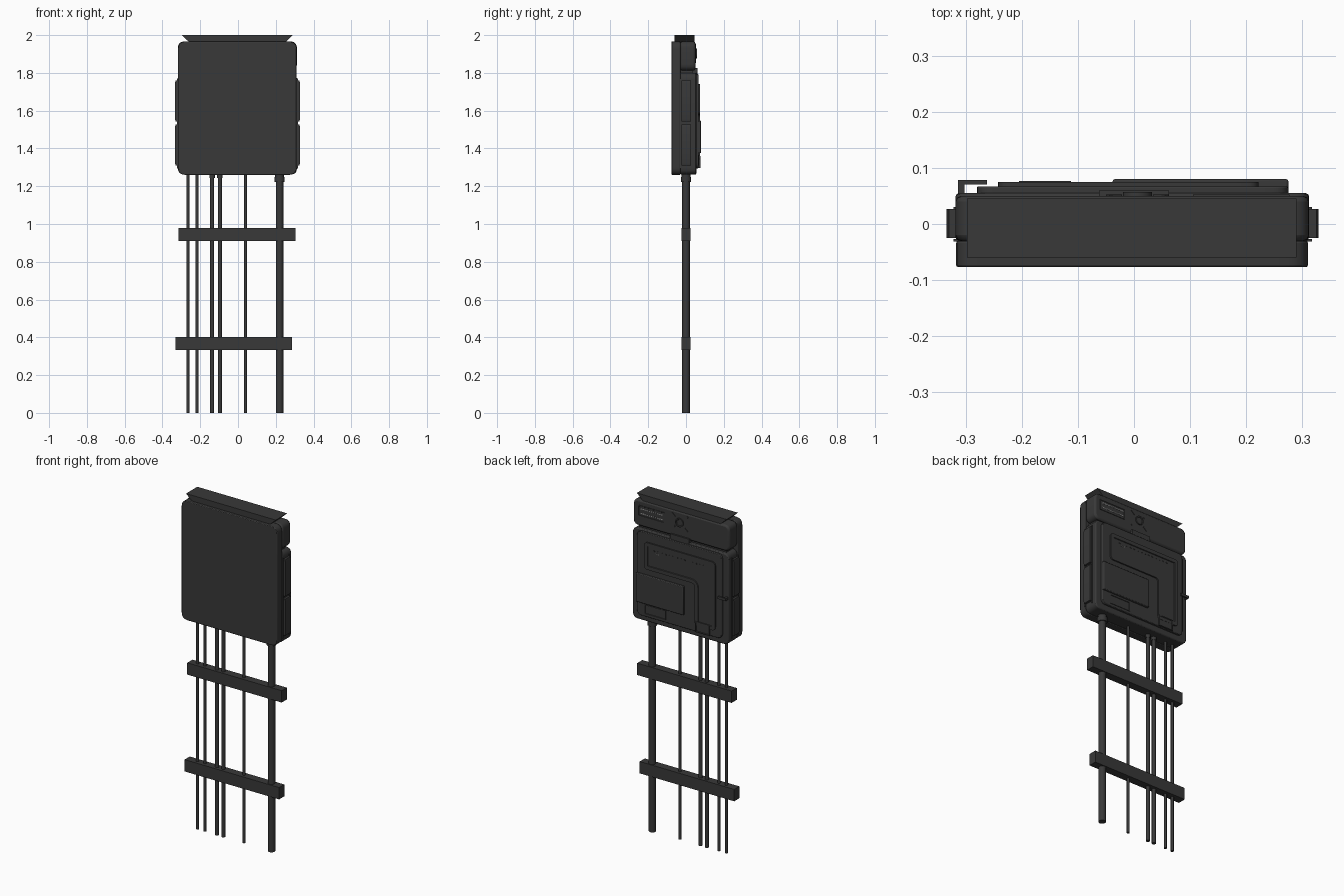
import bpy, bmesh, math
from mathutils import Vector

cube = bpy.data.objects.get("Cube")
if cube:
    bpy.data.objects.remove(cube, do_unlink=True)


def material(name, value):
    m = bpy.data.materials.new(name)
    m.use_nodes = True
    colour = (value, value, value, 1)
    m.diffuse_color = colour
    m.node_tree.nodes["Principled BSDF"].inputs["Base Color"].default_value = colour
    return m


DARK = material("dark grey", 0.04)
LIGHT = material("light grey", 0.3)


def finish(bm, name, mat, bevel=0, smooth=True):
    bmesh.ops.recalc_face_normals(bm, faces=bm.faces)
    me = bpy.data.meshes.new(name)
    bm.to_mesh(me)
    bm.free()
    me.materials.append(mat)
    ob = bpy.data.objects.new(name, me)
    bpy.context.collection.objects.link(ob)
    if bevel:
        mod = ob.modifiers.new("Bevel", "BEVEL")
        mod.width = bevel
        mod.segments = 2
        mod.limit_method = "ANGLE"
        mod.angle_limit = math.radians(50)
    if smooth:
        bpy.ops.object.select_all(action="DESELECT")
        ob.select_set(True)
        bpy.context.view_layer.objects.active = ob
        bpy.ops.object.shade_smooth_by_angle(angle=math.radians(30))
    return ob


def rect(x0, x1, z0, z1):
    return [(x0, z0), (x1, z0), (x1, z1), (x0, z1)]


def rounded(pts, r, n=5):
    """Round every corner of an outline."""
    out = []
    for i, p in enumerate(pts):
        p = Vector(p)
        a = p + (Vector(pts[i - 1]) - p).normalized() * r
        b = p + (Vector(pts[(i + 1) % len(pts)]) - p).normalized() * r
        for k in range(n + 1):
            t = k / n
            out.append(a * (1 - t) ** 2 + p * 2 * t * (1 - t) + b * t * t)
    return out


def slab(name, outline, y0, y1, inset=0, depth=0, bevel=0, mat=DARK):
    """Outline in x and z, thickened from y0 to y1, with an optional inset back face."""
    bm = bmesh.new()
    front = [bm.verts.new((x, y0, z)) for x, z in outline]
    back = [bm.verts.new((x, y1, z)) for x, z in outline]
    bm.faces.new(front)
    cap = bm.faces.new(back)
    for i in range(len(front)):
        bm.faces.new((front[i - 1], front[i], back[i], back[i - 1]))
    bmesh.ops.recalc_face_normals(bm, faces=bm.faces)
    if inset:
        bmesh.ops.inset_region(bm, faces=[cap], thickness=inset, depth=0)
        bmesh.ops.inset_region(bm, faces=[cap], thickness=0.002, depth=depth)
    return finish(bm, name, mat, bevel)


def rod(name, x, r, z0, z1, y=0, sides=16):
    bm = bmesh.new()
    bmesh.ops.create_cone(bm, cap_ends=True, segments=sides, radius1=r, radius2=r, depth=z1 - z0)
    bmesh.ops.translate(bm, verts=bm.verts, vec=(x, y, (z0 + z1) / 2))
    return finish(bm, name, DARK)


# Main casing: full front plate, core, upper and lower modules
slab("front_plate", rounded(rect(-0.317, 0.31, 1.26, 1.966), 0.04), -0.077, -0.03, bevel=0.004)
slab("casing_core", rounded(rect(-0.29, 0.285, 1.28, 1.95), 0.03), -0.04, 0.035)
slab("upper_module", rounded(rect(-0.318, 0.312, 1.812, 1.966), 0.035), -0.03, 0.05, bevel=0.01)
slab("lower_module", rounded(rect(-0.318, 0.312, 1.262, 1.8), 0.035), -0.03, 0.055, bevel=0.006)
slab("back_plate", rounded(rect(-0.28, 0.275, 1.295, 1.793), 0.03), 0.05, 0.067, bevel=0.003)

# Flared lid on top
slab("flared_lid", [(-0.255, 1.96), (0.248, 1.96), (0.29, 2.0), (-0.298, 2.0)], -0.06, 0.045)

# Upper module: label with two dashed rows, round dial with cross screws
slab("upper_label", rect(0.105, 0.277, 1.872, 1.935), 0.045, 0.053, 0.006, -0.002)
for z in (1.89, 1.917):
    for i in range(11):
        x = 0.122 + i * 0.0135
        slab("label_dash", rect(x - 0.004, x + 0.004, z - 0.003, z + 0.003), 0.05, 0.0525, mat=LIGHT)


def disc(cx, cz, r, n=20):
    return [(cx + r * math.cos(math.tau * i / n), cz + r * math.sin(math.tau * i / n)) for i in range(n)]


slab("dial", disc(0.006, 1.903, 0.026), 0.045, 0.057, 0.007, -0.003)
for sx in (-1, 1):
    for sz in (-1, 1):
        cx, cz = 0.006 + sx * 0.042, 1.903 + sz * 0.036
        dx, dz = sx * 0.011, sz * 0.01
        slab("dial_spoke", [(cx - dx - dz / 3, cz - dz + dx / 3), (cx + dx - dz / 3, cz + dz + dx / 3),
                            (cx + dx + dz / 3, cz + dz - dx / 3), (cx - dx + dz / 3, cz - dz - dx / 3)],
             0.045, 0.053)

# Latch tab across the gap between the modules
slab("latch_tab", [(-0.04, 1.785), (0.04, 1.785), (0.062, 1.8), (0.062, 1.825), (-0.062, 1.825), (-0.062, 1.8)],
     0.035, 0.06)

# L-shaped raised panel with a recessed face
ell = [(0.222, 1.58), (0.222, 1.74), (-0.242, 1.74), (-0.242, 1.335), (-0.108, 1.335), (-0.108, 1.58)]
slab("angled_panel", rounded(ell, 0.022), 0.06, 0.075, 0.022, -0.004)
for i in range(14):
    x = 0.158 - i * 0.025
    slab("panel_dot", rect(x - 0.004, x + 0.004, 1.697, 1.703), 0.068, 0.073)
for i in range(3):
    x = 0.15 - i * 0.011
    slab("panel_light", rect(x - 0.002, x + 0.002, 1.684, 1.688), 0.069, 0.0725, mat=LIGHT)

# Thick lower box, small label frame and small hatch
slab("lower_box", rect(-0.038, 0.275, 1.375, 1.545), 0.06, 0.08, bevel=0.004)
slab("lower_label", rect(0.085, 0.224, 1.31, 1.366), 0.06, 0.07, 0.006, -0.003)
slab("lower_hatch", rect(-0.205, -0.112, 1.297, 1.36), 0.06, 0.077, 0.008, -0.003)

# Side latch handle
slab("handle_bar", rect(-0.314, -0.262, 1.533, 1.548), 0.07, 0.078)
slab("handle_stem", rect(-0.314, -0.302, 1.533, 1.548), 0.05, 0.072)

# Side frames and paired side grips
for side, edge in ((-1, -0.316), (1, 0.311)):
    for y in (-0.029, 0.028):
        slab("side_frame", rect(*sorted((edge - side * 0.01, edge + side * 0.006)), 1.295, 1.77), y - 0.002, y + 0.002)
    for z0, z1 in ((1.31, 1.527), (1.543, 1.76)):
        tip = edge + side * 0.018
        slab("side_grip", [(edge - side * 0.01, z0), (tip - side * 0.004, z0), (tip, z0 + 0.015),
                           (tip, z1 - 0.015), (tip - side * 0.004, z1), (edge - side * 0.01, z1)],
             -0.025, 0.027)

# Hanging conduit and cables
rod("conduit", 0.22, 0.02, 0, 1.27, sides=24)
rod("conduit_collar", 0.22, 0.027, 1.222, 1.25, sides=24)
rod("conduit_neck", 0.22, 0.023, 1.25, 1.27, sides=24)
for x, r in ((-0.265, 0.008), (-0.217, 0.008), (-0.137, 0.011), (-0.096, 0.011), (0.04, 0.008)):
    rod("cable", x, r, 0, 1.28)
    if r > 0.01:
        rod("cable_collar", x, 0.014, 1.243, 1.27)

# Clamping rails
slab("upper_rail", rect(-0.315, 0.304, 0.91, 0.98), -0.025, 0.023)
slab("lower_rail", rect(-0.332, 0.287, 0.332, 0.402), -0.025, 0.023)
